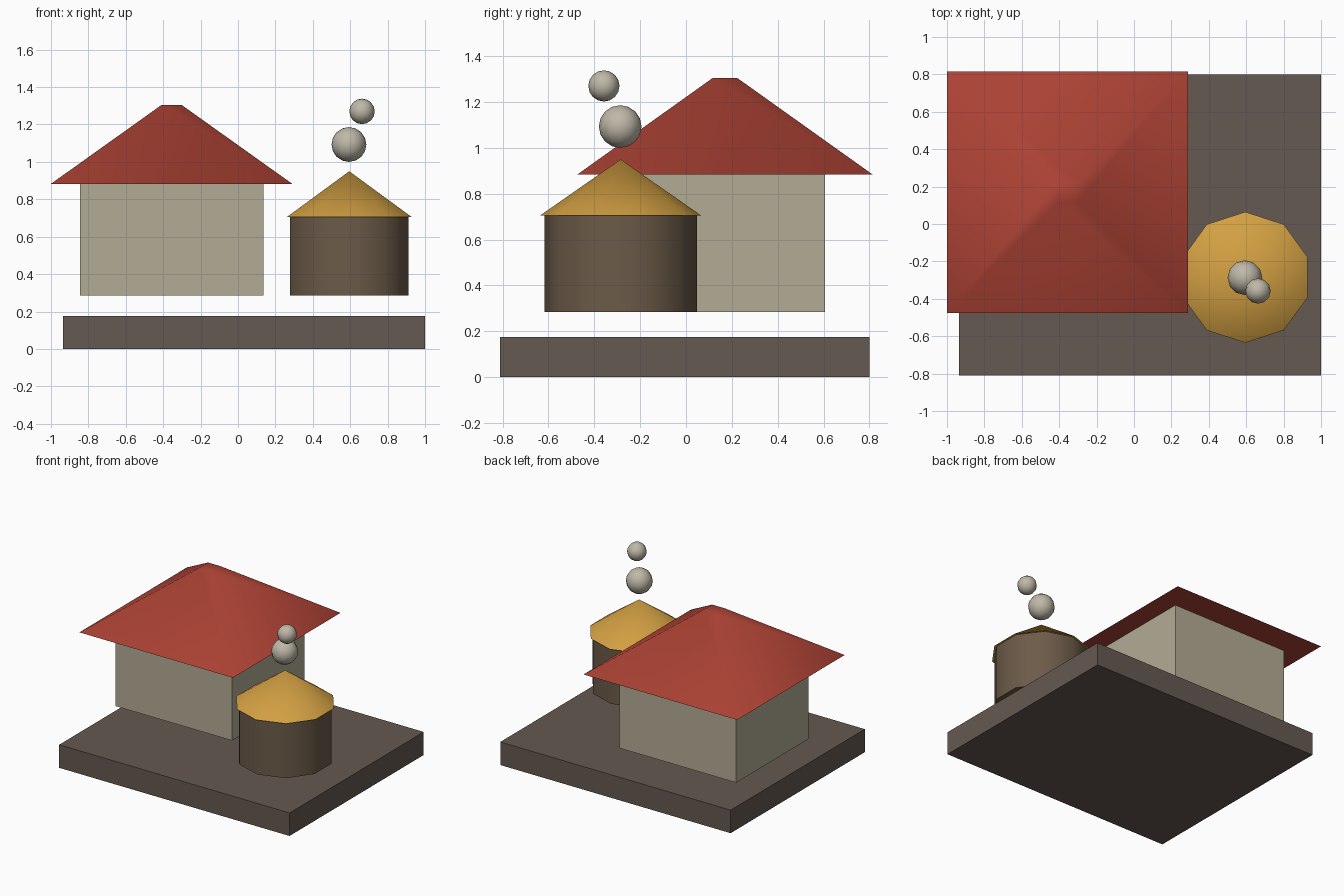
import bpy
from math import radians, sqrt, pi

if "Cube" in bpy.data.objects:
    bpy.data.objects.remove(bpy.data.objects["Cube"])


def material(name, rgb):
    m = bpy.data.materials.new(name)
    m.diffuse_color = (*rgb, 1)
    m.use_nodes = True
    m.node_tree.nodes["Principled BSDF"].inputs["Base Color"].default_value = m.diffuse_color
    return m


RED = material("roof_red", (0.42, 0.055, 0.035))
GOLD = material("straw_gold", (0.65, 0.35, 0.055))
STONE = material("base_stone", (0.13, 0.10, 0.082))
BROWN = material("bark_brown", (0.15, 0.105, 0.066))
CREAM = material("wall_cream", (0.45, 0.41, 0.30))
SMOKE = material("smoke_grey", (0.52, 0.48, 0.39))


def finish(name, mat, angle=None):
    ob = bpy.context.object
    ob.name = name
    ob.data.materials.append(mat)
    if angle:
        bpy.ops.object.shade_smooth_by_angle(angle=radians(angle))
    return ob


def box(name, mat, lo, hi):
    mid = [(a + b) / 2 for a, b in zip(lo, hi)]
    bpy.ops.mesh.primitive_cube_add(size=1, location=mid)
    ob = finish(name, mat)
    ob.scale = [b - a for a, b in zip(lo, hi)]


def cone(name, mat, sides, xy, r1, r2, z0, z1, turn=0.0):
    bpy.ops.mesh.primitive_cone_add(vertices=sides, radius1=r1, radius2=r2, depth=z1 - z0,
                                    location=(*xy, (z0 + z1) / 2), rotation=(0, 0, turn))
    finish(name, mat, 55)


def puff(name, loc, r):
    bpy.ops.mesh.primitive_uv_sphere_add(segments=12, ring_count=8, radius=r, location=loc)
    finish(name, SMOKE, 60)


# ground slab
box("base", STONE, (-0.935, -0.81, 0), (1.0, 0.80, 0.175))

# square house with truncated pyramid roof
house = (-0.355, 0.17)
box("house_walls", CREAM, (-0.845, -0.265, 0.285), (0.135, 0.605, 0.885))
cone("house_roof", RED, 4, house, 0.645 * sqrt(2), 0.053 * sqrt(2), 0.883, 1.305, pi / 4)

# ten-sided hut with pointed roof
hut = (0.595, -0.285)
cone("hut_walls", BROWN, 10, hut, 0.333, 0.333, 0.285, 0.708)
cone("hut_roof", GOLD, 10, hut, 0.35, 0, 0.706, 0.95)

# smoke puffs
puff("smoke_large", (0.593, -0.287, 1.093), 0.093)
puff("smoke_small", (0.663, -0.358, 1.27), 0.068)
